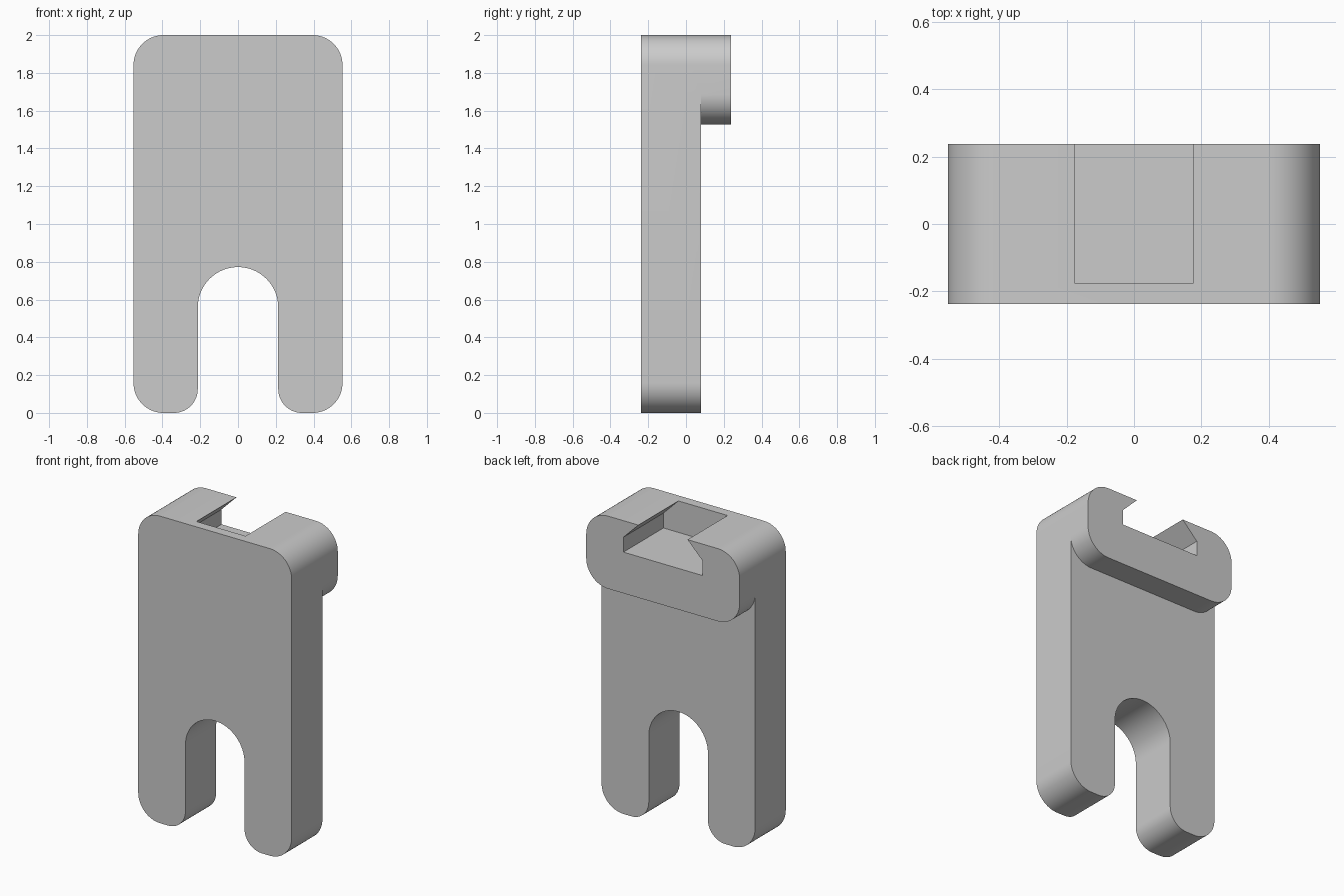
import bpy
import bmesh
from math import sin, cos, radians

if "Cube" in bpy.data.objects:
    bpy.data.objects.remove(bpy.data.objects["Cube"], do_unlink=True)

HALF_W, TOP, R = 0.553, 2.0, 0.158      # half width, height, outer corner radius
FRONT, PLATE_BACK, BACK = -0.237, 0.079, 0.237
SLOT_R, ARCH_Z, TOE_R = 0.213, 0.559, 0.126

grey = bpy.data.materials.new("plain grey")
grey.use_nodes = True
grey.diffuse_color = (0.6, 0.6, 0.6, 1)
grey.node_tree.nodes["Principled BSDF"].inputs["Base Color"].default_value = (0.6, 0.6, 0.6, 1)


def arc(cx, cz, r, start, end, steps=16):
    angles = [radians(start + (end - start) * i / steps) for i in range(steps + 1)]
    return [(cx + r * cos(a), cz + r * sin(a)) for a in angles]


def mirrored(half):
    """Close an x/z outline from its +x half, dropping doubled centre points."""
    return half + [(-x, z) for x, z in reversed(half) if x > 1e-5]


def extrude(name, outline, y0, y1):
    bm = bmesh.new()
    face = bm.faces.new([bm.verts.new((x, y0, z)) for x, z in outline])
    grown = bmesh.ops.extrude_face_region(bm, geom=[face])["geom"]
    moved = [v for v in grown if isinstance(v, bmesh.types.BMVert)]
    bmesh.ops.translate(bm, verts=moved, vec=(0, y1 - y0, 0))
    bmesh.ops.recalc_face_normals(bm, faces=bm.faces)
    mesh = bpy.data.meshes.new(name)
    bm.to_mesh(mesh)
    bm.free()
    mesh.materials.append(grey)
    obj = bpy.data.objects.new(name, mesh)
    bpy.context.collection.objects.link(obj)
    return obj


def combine(target, tool, operation):
    mod = target.modifiers.new(operation.lower(), "BOOLEAN")
    mod.object, mod.operation, mod.solver = tool, operation, "EXACT"
    bpy.context.view_layer.objects.active = target
    bpy.ops.object.modifier_apply(modifier=mod.name)
    bpy.data.objects.remove(tool, do_unlink=True)


# Forked plate: arch, inner toe, outer toe, top corner
corner_x = HALF_W - R
top_corner = arc(corner_x, TOP - R, R, 0, 90)
plate_half = (arc(0, ARCH_Z, SLOT_R, 90, 0)
              + arc(SLOT_R + TOE_R, TOE_R, TOE_R, 180, 270)
              + arc(corner_x, R, R, 270, 360)
              + top_corner)
bracket = extrude("forked_bracket", mirrored(plate_half), FRONT, PLATE_BACK)

# Rounded lip on the upper back
lip_half = arc(corner_x, 1.527 + R, R, 270, 360) + top_corner
lip = extrude("rear_lip", mirrored(lip_half), PLATE_BACK - 0.05, BACK)
combine(bracket, lip, "UNION")

# Undercut channel in the top, open at the back
channel_half = [(0.285, 1.795), (0.285, 1.892), (0.177, TOP), (0.177, TOP + 0.1)]
channel = extrude("channel_cutter", mirrored(channel_half), -0.175, BACK + 0.1)
channel.hide_render = True
combine(bracket, channel, "DIFFERENCE")

# Smooth rounds, crisp edges
bpy.ops.object.select_all(action="DESELECT")
bracket.select_set(True)
bpy.context.view_layer.objects.active = bracket
bpy.ops.object.shade_smooth_by_angle(angle=radians(30))
